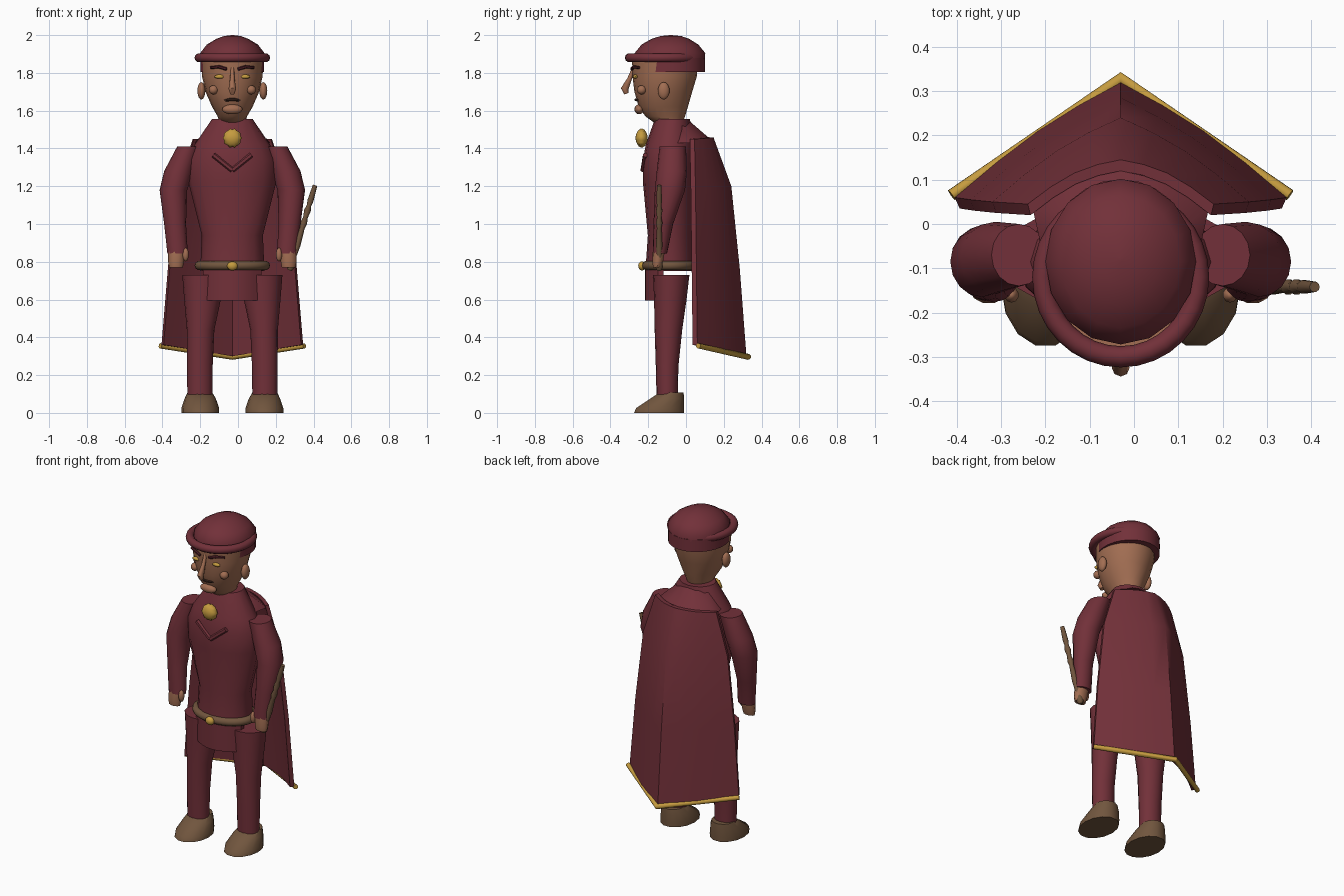
import bpy, bmesh, math
from mathutils import Vector

if "Cube" in bpy.data.objects:
    bpy.data.objects.remove(bpy.data.objects["Cube"])

CX = -0.03  # body centre line in x


def material(name, color):
    m = bpy.data.materials.new(name)
    m.diffuse_color = (*color, 1)
    m.use_nodes = True
    m.node_tree.nodes["Principled BSDF"].inputs["Base Color"].default_value = m.diffuse_color
    return m


MAROON = material("maroon cloth", (0.168, 0.030, 0.041))
DARK = material("dark maroon", (0.07, 0.012, 0.018))
SKIN = material("skin", (0.36, 0.155, 0.085))
GOLD = material("gold", (0.56, 0.33, 0.05))
BROWN = material("brown leather", (0.165, 0.092, 0.048))
INK = material("dark brown", (0.04, 0.018, 0.012))


def finish(bm, name, mat, angle=50):
    bmesh.ops.recalc_face_normals(bm, faces=bm.faces)
    me = bpy.data.meshes.new(name)
    bm.to_mesh(me)
    bm.free()
    me.materials.append(mat)
    ob = bpy.data.objects.new(name, me)
    bpy.context.collection.objects.link(ob)
    ob.location.x = CX
    bpy.context.view_layer.objects.active = ob
    ob.select_set(True)
    bpy.ops.object.shade_smooth_by_angle(angle=math.radians(angle))
    ob.select_set(False)
    return ob


def skin_rings(bm, rings):
    """Bridge equal closed rings of points and cap both ends."""
    vs = [[bm.verts.new(p) for p in r] for r in rings]
    n = len(vs[0])
    for a, b in zip(vs, vs[1:]):
        for i in range(n):
            j = (i + 1) % n
            bm.faces.new((a[i], a[j], b[j], b[i]))
    bm.faces.new(vs[0])
    bm.faces.new(vs[-1])


def loft(name, rings, mat, n=16, angle=50):
    """Stack horizontal ellipses given as (z, x, y, radius_x, radius_y)."""
    bm = bmesh.new()
    turn = [2 * math.pi * i / n for i in range(n)]
    skin_rings(bm, [[(x + rx * math.cos(t), y + ry * math.sin(t), z) for t in turn]
                    for z, x, y, rx, ry in rings])
    return finish(bm, name, mat, angle)


def tube(name, points, radii, mat, n=10):
    """Round tube along a path lying roughly in one plane."""
    pts = [Vector(p) for p in points]
    bm = bmesh.new()
    rings = []
    for i, p in enumerate(pts):
        d = (pts[min(i + 1, len(pts) - 1)] - pts[max(i - 1, 0)]).normalized()
        up = Vector((0, 1, 0)) if abs(d.y) < 0.8 else Vector((1, 0, 0))
        u = d.cross(up).normalized()
        v = d.cross(u)
        rings.append([p + radii[i] * (u * math.cos(2 * math.pi * k / n) + v * math.sin(2 * math.pi * k / n))
                      for k in range(n)])
    skin_rings(bm, rings)
    return finish(bm, name, mat)


def ball(name, loc, size, mat, seg=16):
    bm = bmesh.new()
    bmesh.ops.create_uvsphere(bm, u_segments=seg, v_segments=seg // 2 + 2, radius=1)
    for v in bm.verts:
        v.co = Vector(loc) + v.co * Vector(size)
    return finish(bm, name, mat)


def ring(name, loc, rx, ry, r, mat, n=32, m=10):
    """Horizontal elliptical torus."""
    bm = bmesh.new()
    g = []
    for i in range(n):
        a = 2 * math.pi * i / n
        row = []
        for k in range(m):
            b = 2 * math.pi * k / m
            row.append(bm.verts.new(((rx + r * math.cos(b)) * math.cos(a) + loc[0],
                                     (ry + r * math.cos(b)) * math.sin(a) + loc[1],
                                     r * math.sin(b) + loc[2])))
        g.append(row)
    for i in range(n):
        for k in range(m):
            i2, k2 = (i + 1) % n, (k + 1) % m
            bm.faces.new((g[i][k], g[i2][k], g[i2][k2], g[i][k2]))
    return finish(bm, name, mat)


# tunic body with sloping collar
loft("tunic", [(0.75, 0, -0.085, 0.17, 0.13), (0.94, 0, -0.08, 0.162, 0.122),
               (1.22, 0, -0.09, 0.232, 0.138), (1.34, 0, -0.09, 0.23, 0.138),
               (1.42, 0, -0.085, 0.2, 0.128), (1.555, 0, -0.072, 0.108, 0.093)], MAROON)

# front skirt panel below the belt
bm = bmesh.new()
rows = []
for z in (0.595, 0.79):
    arc = [(0.155 * k / 4, -0.218 + 0.07 * (k / 4) ** 2) for k in range(-4, 5)]
    rows.append([(x, y, z) for x, y in arc] + [(x, y + 0.03, z) for x, y in reversed(arc)])
skin_rings(bm, rows)
finish(bm, "skirt_panel", MAROON)

# belt and buckle
ring("belt", (0, -0.085, 0.78), 0.176, 0.125, 0.024, BROWN)
ball("buckle", (0, -0.233, 0.778), (0.028, 0.02, 0.024), GOLD)

# limbs, mirrored about the centre line
for s, side in ((-1, "right"), (1, "left")):
    loft(side + "_leg", [(0.08, s * 0.172, -0.1, 0.066, 0.056), (0.25, s * 0.172, -0.1, 0.068, 0.06),
                         (0.44, s * 0.168, -0.093, 0.073, 0.073), (0.6, s * 0.158, -0.083, 0.097, 0.086),
                         (0.73, s * 0.15, -0.078, 0.115, 0.096)], MAROON)
    loft(side + "_shoe", [(0, s * 0.17, -0.143, 0.1, 0.135), (0.025, s * 0.17, -0.138, 0.1, 0.13),
                          (0.075, s * 0.17, -0.1, 0.083, 0.092), (0.108, s * 0.172, -0.077, 0.066, 0.066)],
         BROWN, 14)
    loft(side + "_arm", [(0.845, s * 0.29, -0.138, 0.054, 0.038), (1.0, s * 0.303, -0.12, 0.058, 0.052),
                         (1.18, s * 0.312, -0.085, 0.073, 0.08), (1.28, s * 0.283, -0.075, 0.078, 0.08),
                         (1.41, s * 0.23, -0.07, 0.062, 0.07)], MAROON)
    loft(side + "_hand", [(0.77, s * 0.298, -0.153, 0.036, 0.022), (0.8, s * 0.298, -0.15, 0.042, 0.03),
                          (0.855, s * 0.295, -0.143, 0.045, 0.032)], SKIN, 10)
    ball(side + "_thumb", (s * 0.247, -0.16, 0.838), (0.017, 0.018, 0.036), SKIN, 10)

# head tapering to the chin
loft("head", [(1.53, 0, -0.09, 0.065, 0.07), (1.57, 0, -0.11, 0.078, 0.105),
              (1.62, 0, -0.12, 0.107, 0.13), (1.7, 0, -0.12, 0.142, 0.153),
              (1.78, 0, -0.113, 0.16, 0.17), (1.86, 0, -0.11, 0.164, 0.175)], SKIN, 20)

# facial features
ball("chin", (0, -0.248, 1.607), (0.054, 0.025, 0.026), SKIN)
tube("nose", [(0, -0.275, 1.83), (0, -0.298, 1.77), (0, -0.325, 1.715), (0, -0.315, 1.69)],
     [0.009, 0.012, 0.02, 0.012], SKIN, 8)
tube("mouth", [(-0.04, -0.248, 1.655), (-0.015, -0.265, 1.658), (0.015, -0.265, 1.658), (0.04, -0.248, 1.655)],
     [0.006, 0.008, 0.008, 0.006], INK, 6)
for s, side in ((-1, "right"), (1, "left")):
    ball(side + "_ear", (s * 0.164, -0.118, 1.705), (0.021, 0.031, 0.046), SKIN)
    ball(side + "_cheek", (s * 0.1, -0.235, 1.71), (0.025, 0.025, 0.024), SKIN, 12)
    ball(side + "_eye", (s * 0.068, -0.268, 1.78), (0.027, 0.012, 0.011), GOLD, 12)
    tube(side + "_eyebrow", [(s * 0.03, -0.287, 1.82), (s * 0.07, -0.278, 1.832), (s * 0.115, -0.248, 1.828)],
         [0.009, 0.009, 0.007], DARK, 6)

# cap dome, side and back band, and rolled brim
loft("cap", [(1.845, 0, -0.085, 0.168, 0.184), (1.905, 0, -0.085, 0.17, 0.187),
             (1.95, 0, -0.085, 0.135, 0.15), (1.98, 0, -0.083, 0.085, 0.1),
             (1.995, 0, -0.08, 0.045, 0.055), (2.0, 0, -0.08, 0.005, 0.005)], MAROON, 16)
bm = bmesh.new()
arc = [math.radians(-48 + 276 * k / 20) for k in range(21)]
skin_rings(bm, [[(f * 0.17 * math.cos(t), -0.085 + f * 0.186 * math.sin(t), z)
                 for f, run in ((1, arc), (0.8, arc[::-1])) for t in run] for z in (1.805, 1.88)])
finish(bm, "cap_band", MAROON)
ring("cap_brim", (0, -0.12, 1.88), 0.176, 0.18, 0.024, MAROON)

# scalloped brooch
brooch = ball("brooch", (0, -0.235, 1.455), (0.048, 0.032, 0.048), GOLD, 20)
for v in brooch.data.vertices:
    dx, dz = v.co.x, v.co.z - 1.455
    f = 1 + 0.07 * math.cos(14 * math.atan2(dz, dx)) * min(1, math.hypot(dx, dz) / 0.04)
    v.co.x, v.co.z = dx * f, 1.455 + dz * f

# chest chevron
for s, side in ((-1, "right"), (1, "left")):
    tube(side + "_chevron", [(0, -0.228, 1.285), (s * 0.1, -0.215, 1.365)], [0.014, 0.014], MAROON, 6)

# cape: folded sheet flaring to the hem, as (z edge, z spine, half width, y edge, y spine)
levels = [(1.45, 1.46, 0.21, 0.045, 0.145), (1.2, 1.2, 0.29, 0.05, 0.24),
          (0.78, 0.76, 0.34, 0.055, 0.285), (0.36, 0.3, 0.375, 0.06, 0.32)]
bm = bmesh.new()
rings = []
for ze, zs, w, ye, ys in levels:
    out, inn = [], []
    for k in range(-4, 5):
        t = abs(k) / 4
        bulge = 0.02 * math.sin(math.pi * t)
        y, z = ys + (ye - ys) * t + bulge, zs + (ze - zs) * t
        out.append((w * k / 4, y, z))
        inn.append((w * k / 4 * 0.97, y - 0.025, z))
    rings.append(out + inn[::-1])
skin_rings(bm, rings)
finish(bm, "cape", MAROON)

# gold hem along the cape
tube("cape_hem", [(-0.382, 0.065, 0.355), (0, 0.328, 0.297), (0.382, 0.065, 0.355)],
     [0.014, 0.016, 0.014], GOLD)

# shoulder yoke joining the collar to the cape
bm = bmesh.new()
skin_rings(bm, [[(-w, ye, z - 0.01), (-w * 0.5, (ye + ys) / 2 + 0.01, z), (0, ys, z), (w * 0.5, (ye + ys) / 2 + 0.01, z),
                 (w, ye, z - 0.01), (w * 0.9, -0.05, z - 0.01), (-w * 0.9, -0.05, z - 0.01)]
                for z, w, ye, ys in ((1.44, 0.2, 0.04, 0.14), (1.545, 0.095, -0.03, 0.018))])
finish(bm, "yoke", MAROON)

# wand held in the left hand, with swollen knots and an end knob
bottom, top = Vector((0.303, -0.142, 0.755)), Vector((0.438, -0.142, 1.205))
steps = [0, 0.04, 0.08, 0.14, 0.3, 0.5, 0.56, 0.62, 0.7, 0.76, 0.82, 1]
sizes = [0.012, 0.021, 0.018, 0.013, 0.018, 0.013, 0.018, 0.012, 0.018, 0.012, 0.016, 0.012]
tube("wand", [bottom.lerp(top, t) for t in steps], sizes, BROWN)
